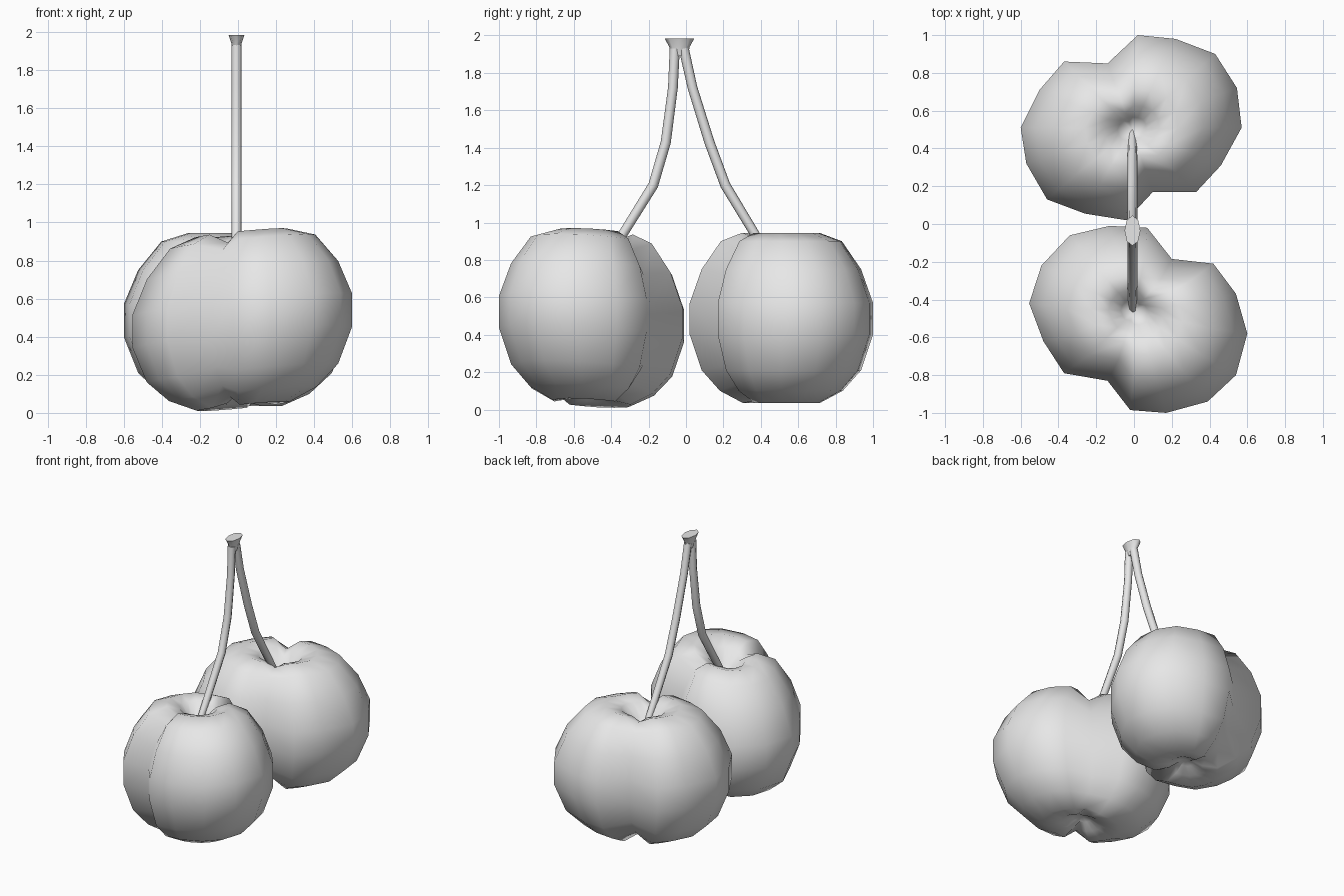
import bpy, bmesh
from mathutils import Vector

cube = bpy.data.objects.get("Cube")
if cube:
    bpy.data.objects.remove(cube, do_unlink=True)

# One plain grey for everything
grey = bpy.data.materials.new("plain_grey")
grey.use_nodes = True
grey.diffuse_color = (0.8, 0.8, 0.8, 1)
grey.node_tree.nodes["Principled BSDF"].inputs["Base Color"].default_value = (0.8, 0.8, 0.8, 1)


def loft(name, rings):
    """Skin a list of closed rings; a one-point ring becomes a pole."""
    bm = bmesh.new()
    loops = [[bm.verts.new(p) for p in ring] for ring in rings]
    for a, b in zip(loops, loops[1:]):
        n = max(len(a), len(b))
        for i in range(n):
            j = (i + 1) % n
            if len(a) == 1:
                bm.faces.new((a[0], b[i], b[j]))
            elif len(b) == 1:
                bm.faces.new((a[i], b[0], a[j]))
            else:
                bm.faces.new((a[i], b[i], b[j], a[j]))
    for end in (loops[0], loops[-1]):
        if len(end) > 2:
            bm.faces.new(end)
    bmesh.ops.recalc_face_normals(bm, faces=bm.faces)
    for f in bm.faces:
        f.smooth = len(f.verts) <= 4
    mesh = bpy.data.meshes.new(name)
    bm.to_mesh(mesh)
    bm.free()
    mesh.materials.append(grey)
    obj = bpy.data.objects.new(name, mesh)
    bpy.context.collection.objects.link(obj)
    return obj


# Fruit profile from the stem dimple down to the bottom dimple: (outline scale, height)
PROFILE = [(0, .77), (.13, .83), (.25, .915), (.42, .945), (.66, .9), (.87, .75), (1, .57),
           (1, .40), (.87, .21), (.67, .10), (.42, .035), (.22, .055), (.1, .09), (0, .11)]


def fruit(name, outline, creases, centre, dimple, tilt):
    """Two-lobed fruit: outline scaled along the profile, pinched at the creases."""
    c, d = Vector(centre), Vector(dimple)
    rings = []
    for s, z in PROFILE:
        mid = d.lerp(c, min(1, s * 1.5)) if z > .5 else c
        ring = []
        for i, p in enumerate(outline if s else outline[:1]):
            off = (Vector(p) - c) * s
            h = z
            if i in creases and .2 < s < .9:
                h = .48 + (z - .48) * .89
            x, y = mid + off
            ring.append((x, y, h + off.dot(Vector(tilt))))
        rings.append(ring)
    return loft(name, rings)


fruit("front_fruit",
      [(-.34, -.06), (-.13, -.01), (.07, -.02), (.2, -.185), (.42, -.21), (.54, -.37),
       (.6, -.58), (.54, -.8), (.39, -.94), (.17, -1), (-.02, -.985), (-.14, -.83),
       (-.37, -.79), (-.48, -.62), (-.555, -.42), (-.49, -.22)],
      (3, 11), (.03, -.5), (0, -.46), (.09, -.05))
fruit("back_fruit",
      [(-.6, .51), (-.57, .32), (-.46, .13), (-.26, .055), (-.04, .02), (.1, .17),
       (.33, .17), (.46, .31), (.57, .51), (.545, .72), (.43, .9), (.22, .98),
       (.02, 1), (-.14, .85), (-.37, .86), (-.5, .71)],
      (5, 13), (-.02, .51), (-.01, .5), (0, 0))

# Stems: eight-sided rings swept along a path in the y-z plane
OCTAGON = [(1, 0), (.71, .71), (0, 1), (-.71, .71), (-1, 0), (-.71, -.71), (0, -1), (.71, -.71)]


def stem(name, path):
    rings = []
    for k, (y, z, r) in enumerate(path):
        a, b = path[max(k - 1, 0)], path[min(k + 1, len(path) - 1)]
        t = Vector((0, b[0] - a[0], b[1] - a[1])).normalized()
        side = Vector((0, t.z, -t.y))
        rings.append([Vector((-.008 + u * r, y, z)) + side * v * r for u, v in OCTAGON])
    return loft(name, rings)


stem("front_stem", [(-.46, .75, .02), (-.355, .91, .025), (-.175, 1.2, .027), (-.108, 1.43, .027),
                    (-.07, 1.72, .026), (-.06, 1.93, .027)])
stem("back_stem", [(.49, .75, .02), (.385, .91, .025), (.21, 1.2, .027), (.125, 1.43, .027),
                   (.035, 1.72, .026), (-.012, 1.93, .027)])

# Flared collar joining both stems
loft("stem_collar", [[(-.008 + u * rx, -.035 + v * ry, z) for u, v in OCTAGON]
                     for rx, ry, z in ((.02, .045, 1.89), (.027, .055, 1.94), (.042, .08, 1.985))])
